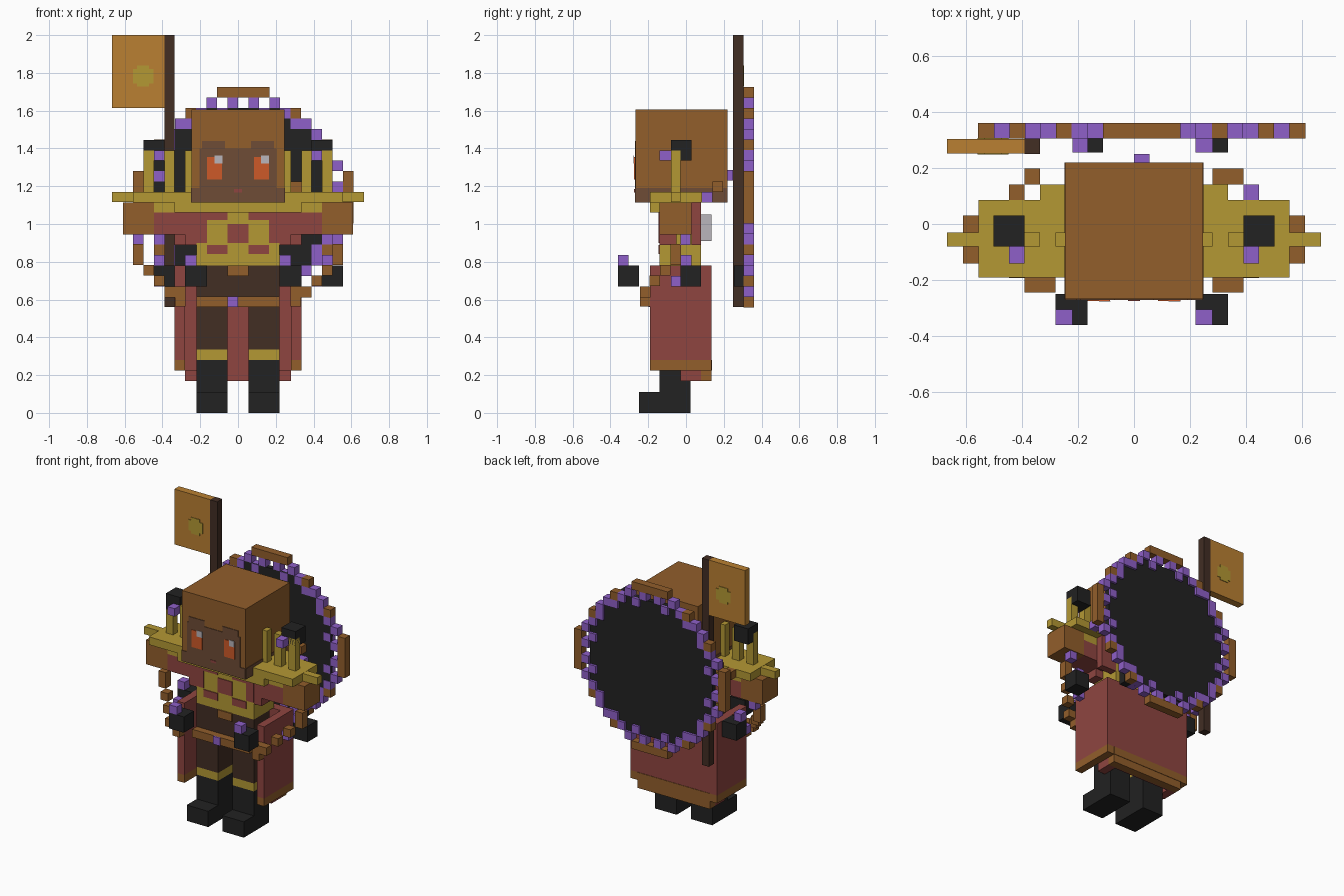
import bpy, bmesh

def lin(c):
    c /= 255
    return c / 12.92 if c <= 0.04045 else ((c + 0.055) / 1.055) ** 2.4

COLORS = {
    "brown": (146, 94, 43), "gold": (180, 152, 52), "red": (143, 69, 64),
    "dark_wood": (66, 46, 36), "black": (34, 34, 34), "purple": (143, 96, 200),
    "banner_orange": (186, 128, 50), "face_brown": (110, 76, 54),
    "eye_orange": (206, 90, 40), "pale_grey": (186, 182, 188)}
MATS = {}
for name, rgb in COLORS.items():
    MATS[name] = bpy.data.materials.new(name)
    MATS[name].diffuse_color = (*[lin(c) for c in rgb], 1)

def boxes(name, color, items, mirror=False):
    """One object made of boxes (x0, x1, y0, y1, z0, z1)."""
    bm = bmesh.new()
    if mirror:
        items = list(items) + [(-b, -a, c, d, e, f) for a, b, c, d, e, f in items]
    for x0, x1, y0, y1, z0, z1 in items:
        r = bmesh.ops.create_cube(bm, size=1)
        for v in r["verts"]:
            v.co = (x1 if v.co.x > 0 else x0, y1 if v.co.y > 0 else y0, z1 if v.co.z > 0 else z0)
    me = bpy.data.meshes.new(name)
    bm.to_mesh(me)
    bm.free()
    me.materials.append(MATS[color])
    ob = bpy.data.objects.new(name, me)
    bpy.context.collection.objects.link(ob)
    return ob

# Boots and legs
boxes("boots", "black", [(.055, .22, -.14, .025, .11, .28), (.055, .22, -.25, .025, 0, .11)], True)
boxes("leg_bands", "gold", [(.055, .22, -.14, .025, .28, .335)], True)
boxes("legs", "dark_wood", [(.055, .22, -.14, .025, .335, .62)], True)

# Waist and belt
boxes("waist", "dark_wood", [(-.22, .22, -.14, .03, .615, .78)])
boxes("belt", "brown", [(-.22, .22, -.19, -.14, .56, .615), (-.055, .055, -.149, -.14, .725, .78)])
boxes("belt_gem", "purple", [(-.055, 0, -.199, -.19, .56, .615)])

# Torso and checkered chest
boxes("torso", "gold", [(-.22, .22, -.14, .08, .78, 1.115)])
boxes("chest_checks", "red", [
    (-.055, .055, -.146, -.14, .9, 1.0), (-.165, -.055, -.146, -.14, 1.02, 1.06),
    (.055, .165, -.146, -.14, 1.02, 1.06), (-.165, -.055, -.146, -.14, .84, .89),
    (.055, .165, -.146, -.14, .84, .89), (-.22, -.165, -.146, -.14, .9, 1.06),
    (.165, .22, -.146, -.14, .9, 1.06)])
boxes("back_clasp", "pale_grey", [(-.055, .055, .08, .135, .91, 1.05)])

# Sleeves
boxes("inner_sleeves", "red", [(.22, .445, -.14, .03, .945, 1.06), (.22, .335, .03, .08, .89, 1.115),
                               (.22, .28, -.14, -.05, .89, .945)], True)
boxes("sleeve_tops", "gold", [(.22, .445, -.14, .03, 1.06, 1.115)], True)
boxes("outer_sleeves", "brown", [(.445, .61, -.14, .03, .945, 1.115)], True)

# Collar and shoulder plate
boxes("shoulder_plate", "gold", [(-.555, .555, -.19, .085, 1.115, 1.17),
                                 (-.667, .667, -.08, -.03, 1.116, 1.169),
                                 (-.335, .335, .085, .14, 1.115, 1.17),
                                 (-.335, .335, -.19, -.14, 1.06, 1.115)])
boxes("shoulder_studs", "brown", [(.335, .39, .14, .197, 1.17, 1.225), (.28, .335, .14, .197, 1.17, 1.225)])
boxes("left_shoulder_studs", "brown", [(-.39, -.335, .14, .197, 1.17, 1.225), (-.445, -.39, .085, .14, 1.115, 1.17)])
boxes("shoulder_gem", "purple", [(.39, .445, .085, .14, 1.115, 1.17), (0, .055, .22, .25, 1.23, 1.285)])

# Shoulder candles
boxes("candles", "gold", [(x, x + .055, -.08, -.03, 1.17, 1.39) for x in (.225, .335, .445)], True)
boxes("candle_tops", "black", [(.39, .5, -.08, .03, 1.335, 1.445)], True)
boxes("candle_flames", "purple", [(.39, .445, -.14, -.08, 1.335, 1.39), (-.445, -.39, -.14, -.08, 1.335, 1.39)])

# Head and painted face
boxes("head", "brown", [(-.245, .245, -.267, .22, 1.115, 1.605)])
F = (-.271, -.267)
boxes("face", "face_brown", [
    (-.245, .245, *F, 1.115, 1.19), (-.205, .205, *F, 1.19, 1.4),
    (-.19, -.07, *F, 1.4, 1.44), (.07, .19, *F, 1.4, 1.44),
    (.245, .248, -.267, .22, 1.115, 1.19), (-.248, -.245, -.267, .22, 1.115, 1.19)])
boxes("eyes", "eye_orange", [(.085, .165, -.274, -.271, 1.235, 1.355)], True)
boxes("eye_glints", "pale_grey", [(-.125, -.083, -.277, -.274, 1.32, 1.362), (.123, .165, -.277, -.274, 1.32, 1.362)])
boxes("mouth", "red", [(-.022, .022, -.274, -.271, 1.168, 1.185)])

# Open-fronted skirt with trim
boxes("skirt_sides", "red", [(.28, .335, -.19, .135, .28, .78), (.22, .28, -.03, .08, .17, .225)], True)
boxes("skirt_side_trim", "brown", [(.28, .335, -.19, .135, .225, .28)], True)
boxes("skirt_back", "red", [(-.28, .28, .08, .135, .225, .78), (-.28, .28, .07, .08, .17, .78)])
boxes("skirt_back_trim", "brown", [(-.28, .28, .08, .135, .17, .225), (-.28, .28, .135, .138, .225, .28)])

# Lanterns floating around the waist
boxes("lanterns", "black", [
    (-.28, -.165, -.36, -.25, .67, .78), (.22, .335, -.36, -.25, .67, .78),
    (.445, .555, -.03, .08, .67, .78), (-.445, -.335, -.03, .08, .67, .78),
    (.28, .335, .255, .305, .67, .78), (-.165, -.11, .255, .305, .67, .78)])
boxes("lantern_flames", "purple", [
    (-.28, -.22, -.36, -.305, .78, .835), (.22, .28, -.36, -.305, .78, .835),
    (.445, .5, -.03, .03, .78, .835), (-.445, -.39, -.03, .03, .78, .835),
    (.22, .28, .255, .305, .67, .725), (-.22, -.165, .255, .305, .67, .725)])

# Bead swags from belt to sleeves
h = .0278
swag = [(.307, -.217, .64), (.362, -.217, .64), (.307, -.217, .59), (.417, -.165, .70), (.472, -.11, .755),
        (.527, -.055, .81), (.527, -.055, .865)]
boxes("swag_beads", "brown", [(x - h, x + h, y - h, y + h, z - h, z + h) for x, y, z in swag], True)
boxes("swag_gems", "purple", [(.5, .555, -.03, .025, .89, .945), (.39, .445, -.08, -.03, .67, .725)], True)

# Round back disc on a square grid
U, CX, CZ = .0555, .0275, 1.142
def cell(i, j, y0, y1, w=1):
    x, z = CX + i * U, CZ + j * U
    return (x - U / 2, x + U / 2 + (w - 1) * U, y0, y1, z - U / 2, z + U / 2)

rows = []
for j in range(-8, 9):
    n = max(i for i in range(9) if i * i + j * j < 73.9)
    rows.append(cell(-n, j, .308, .343, 2 * n + 1))
boxes("back_disc", "black", rows)

# Rim cubes, repeated in all eight octants
def octants(cells):
    return sorted({(a * s, b * t) for i, j in cells for a, b in ((i, j), (j, i)) for s in (1, -1) for t in (1, -1)})

boxes("rim_gems", "purple", [cell(i, j, .305, .36) for i, j in octants([(1, 9), (3, 9), (4, 8), (5, 7), (6, 7), (2, 8)])])
boxes("rim_studs", "brown", [cell(i, j, .305, .36) for i, j in octants([(0, 10), (1, 10), (2, 10), (5, 8)])])

# Banner on a pole
boxes("banner_pole", "dark_wood", [(-.39, -.335, .25, .305, .56, 2)])
boxes("banner", "banner_orange", [(-.667, -.39, .252, .303, 1.615, 2)])
emblem = []
for y0, y1 in ((.248, .252), (.303, .307)):
    emblem += [(-.557, -.447, y0, y1, 1.745, 1.82), (-.535, -.47, y0, y1, 1.728, 1.84)]
boxes("banner_emblem", "gold", emblem)
